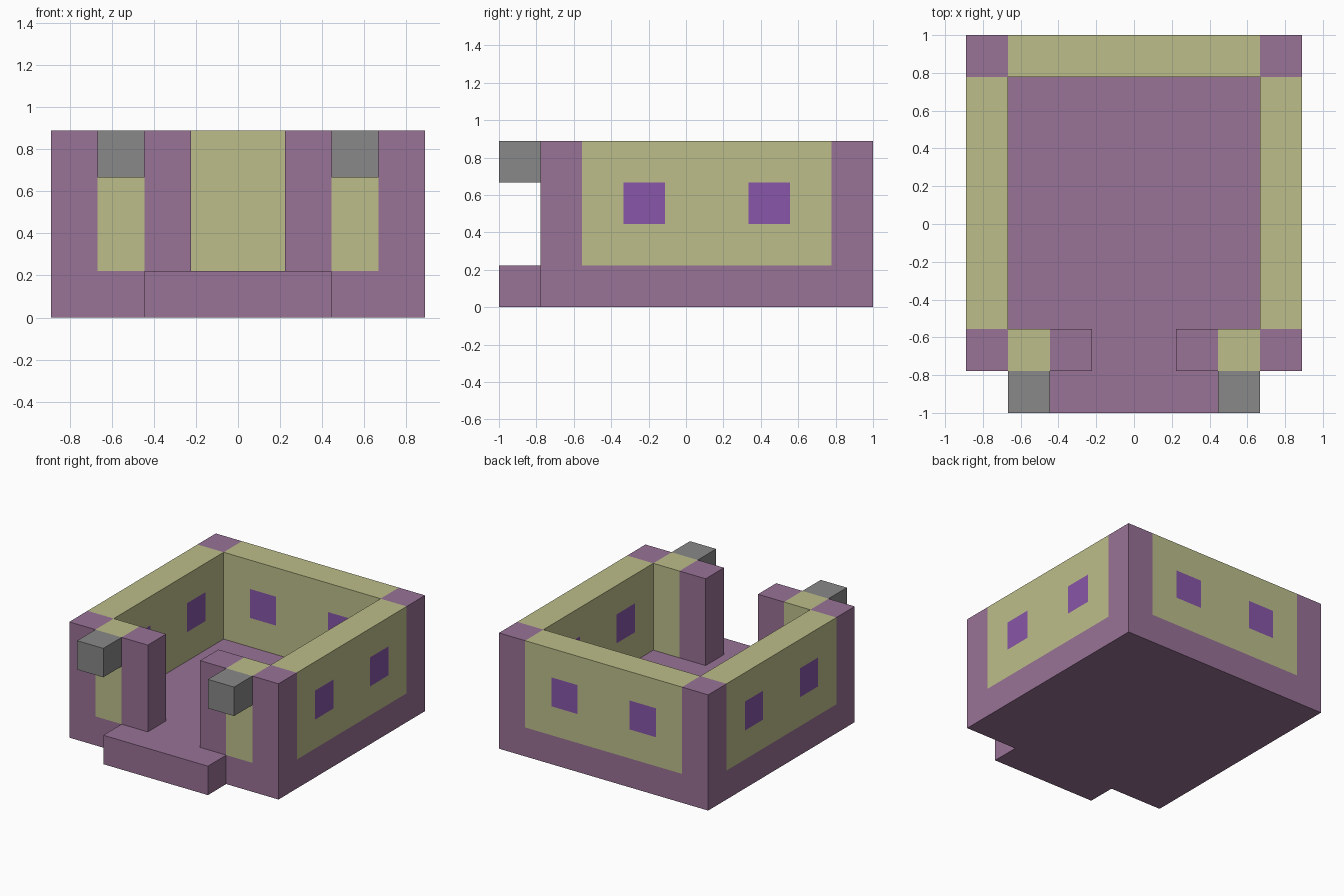
import bpy
import bmesh
import math
from mathutils import Vector

if "Cube" in bpy.data.objects:
    bpy.data.objects.remove(bpy.data.objects["Cube"], do_unlink=True)

U = 2 / 9  # block size


def material(name, rgb):
    mat = bpy.data.materials.new(name)
    mat.use_nodes = True
    mat.diffuse_color = (*rgb, 1)
    bsdf = next(n for n in mat.node_tree.nodes if n.type == 'BSDF_PRINCIPLED')
    bsdf.inputs["Base Color"].default_value = (*rgb, 1)
    return mat


purple = material("dusty purple", (0.314, 0.168, 0.305))
yellow = material("pale olive yellow", (0.503, 0.515, 0.254))
violet = material("window violet", (0.246, 0.093, 0.392))
grey = material("stone grey", (0.246, 0.246, 0.246))

blocks = {}  # block position -> part name


def fill(part, xs, ys, zs, mirror=False):
    """Fill a box of blocks; later parts replace earlier ones."""
    for x in range(*xs):
        for y in range(*ys):
            for z in range(*zs):
                blocks[x, y, z] = part
                if mirror:
                    blocks[-1 - x, y, z] = part


# Floor and entrance step
fill("floor", (-4, 4), (1, 9), (0, 1))
fill("entrance_step", (-2, 2), (0, 1), (0, 1))

# Walls
fill("back_wall", (-3, 3), (8, 9), (1, 4))
fill("side_walls", (3, 4), (2, 8), (1, 4), mirror=True)
fill("front_walls", (2, 3), (1, 2), (1, 4), mirror=True)

# Corner and door posts
for y in (1, 8):
    fill("corner_posts", (3, 4), (y, y + 1), (1, 4), mirror=True)
fill("door_posts", (1, 2), (1, 2), (1, 4), mirror=True)

# Windows go right through the walls
for y in (3, 6):
    fill("side_windows", (3, 4), (y, y + 1), (2, 3), mirror=True)
fill("back_windows", (1, 2), (8, 9), (2, 3), mirror=True)

# Blocks jutting out on either side of the door
fill("front_lamps", (2, 3), (0, 1), (3, 4), mirror=True)

colours = {
    "floor": purple, "entrance_step": purple,
    "back_wall": yellow, "side_walls": yellow, "front_walls": yellow,
    "corner_posts": purple, "door_posts": purple,
    "side_windows": violet, "back_windows": violet,
    "front_lamps": grey,
}


def build(part, mat):
    """Make the part from the block sides that are not against another block."""
    bm = bmesh.new()
    for cell in [c for c, name in blocks.items() if name == part]:
        centre = Vector(cell) + Vector((0.5, -4, 0.5))
        for axis in range(3):
            for sign in (-1, 1):
                n = Vector((0, 0, 0))
                n[axis] = sign
                if tuple(int(c + d) for c, d in zip(cell, n)) in blocks:
                    continue
                a = Vector((0, 0, 0))
                a[(axis + 1) % 3] = 1
                b = n.cross(a)
                corners = (-a - b, a - b, a + b, b - a)
                bm.faces.new([bm.verts.new((centre + (n + c) / 2) * U)
                              for c in corners])
    bmesh.ops.remove_doubles(bm, verts=bm.verts, dist=U / 100)
    bmesh.ops.dissolve_limit(bm, angle_limit=math.radians(1),
                             verts=bm.verts, edges=bm.edges)
    mesh = bpy.data.meshes.new(part)
    bm.to_mesh(mesh)
    bm.free()
    mesh.materials.append(mat)
    bpy.context.collection.objects.link(bpy.data.objects.new(part, mesh))


for part, mat in colours.items():
    build(part, mat)
